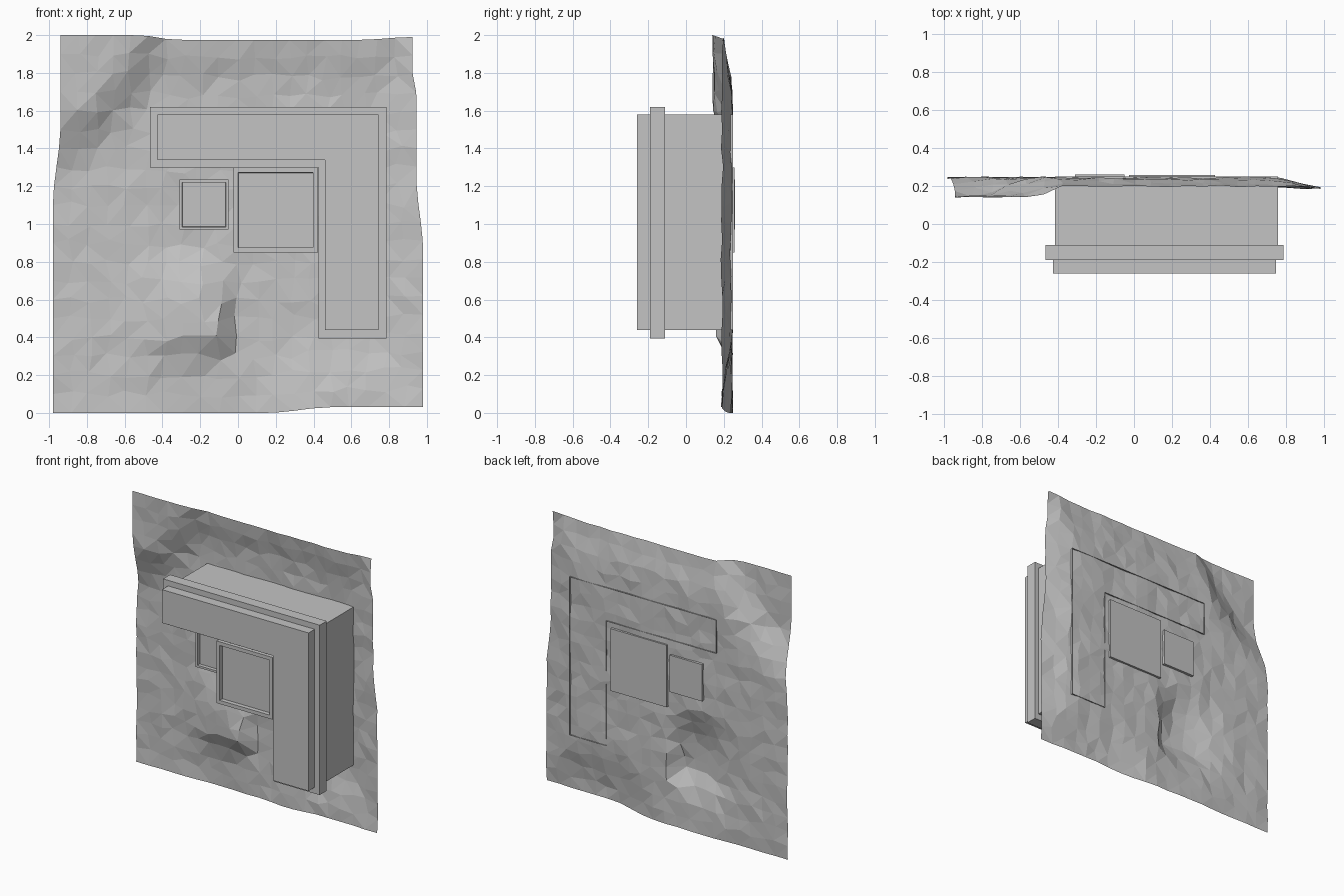
import bpy, bmesh, random

random.seed(4)
old = bpy.data.objects.get("Cube")
if old:
    bpy.data.objects.remove(old, do_unlink=True)

grey = bpy.data.materials.new("plain_grey")
grey.use_nodes = True
colour = (0.55, 0.55, 0.55, 1)
grey.diffuse_color = colour
grey.node_tree.nodes["Principled BSDF"].inputs["Base Color"].default_value = colour


def finish(bm, name):
    mesh = bpy.data.meshes.new(name)
    bm.to_mesh(mesh)
    bm.free()
    mesh.materials.append(grey)
    obj = bpy.data.objects.new(name, mesh)
    bpy.context.collection.objects.link(obj)
    return obj


def ramp(a, b, t):
    """Smooth step from 0 at a to 1 at b; a may exceed b."""
    t = min(1, max(0, (t - a) / (b - a)))
    return t * t * (3 - 2 * t)


def prism(name, outline, front, back, back_cap=True, rim=0, recess=0):
    """Extrude an (x, z) outline along y, optionally with a recessed front."""
    bm = bmesh.new()
    f = [bm.verts.new((x, front, z)) for x, z in outline]
    b = [bm.verts.new((x, back, z)) for x, z in outline]
    face = bm.faces.new(f)
    if back_cap:
        bm.faces.new(b[::-1])
    for i in range(len(f)):
        j = (i + 1) % len(f)
        bm.faces.new((f[j], f[i], b[i], b[j]))
    bm.normal_update()
    if rim:
        bmesh.ops.inset_individual(bm, faces=[face], thickness=rim)
        bmesh.ops.inset_individual(bm, faces=[face], thickness=0.001, depth=-recess)
    return finish(bm, name)


def rect(x0, x1, z0, z1):
    return [(x0, z0), (x1, z0), (x1, z1), (x0, z1)]


def corner_shape(left, inner, right, foot, under, top):
    """Outline of an arm along the top with a leg down the right."""
    return [(left, under), (inner, under), (inner, foot),
            (right, foot), (right, top), (left, top)]


# Creased backing sheet with hollows and curled edges
def sheet_depth(x, z):
    diagonal = (z - 1.6) - 1.33 * (x + 0.625)
    bulges = [
        0.045 * ramp(1.7, 1.98, z),
        0.055 * ramp(0.72, 0.98, x),
        0.055 * ramp(0.45, 0.03, z) * ramp(0.0, 0.5, x),
        0.1 * ramp(-0.15, 0.3, diagonal) * ramp(1.2, 1.65, z),
        0.087 * ramp(-0.7, -0.15, x) * ramp(-0.03, -0.13, x)
        * ramp(0.2, 0.42, z) * ramp(0.9, 0.6, z),
    ]
    return 0.243 - max(bulges)


N = 20
bm = bmesh.new()
grid = []
for j in range(N + 1):
    v = j / N
    left = -0.98 + 0.04 * ramp(0.55, 0.76, v)
    right = 0.98 - 0.035 * ramp(0.42, 0.62, v) - 0.02 * ramp(0.84, 0.9, v)
    row = []
    for i in range(N + 1):
        u = i / N
        x = left + (right - left) * u
        low = 0.03 * ramp(0.58, 0.75, u)
        high = 2 - 0.025 * ramp(0.22, 0.33, u) + 0.015 * ramp(0.85, 1, u)
        z = low + (high - low) * v
        if 0 < i < N and 0 < j < N:
            x += random.uniform(-0.02, 0.02)
            z += random.uniform(-0.02, 0.02)
        y = sheet_depth(x, z) + random.uniform(-0.006, 0.006)
        row.append(bm.verts.new((x, y, z)))
    grid.append(row)
for j in range(N):
    for i in range(N):
        bm.faces.new((grid[j][i], grid[j][i + 1], grid[j + 1][i + 1], grid[j + 1][i]))
bmesh.ops.triangulate(bm, faces=bm.faces[:])
finish(bm, "backing_sheet")

# Corner block: open-backed body, flange and front plate
prism("corner_body", corner_shape(-0.415, 0.465, 0.755, 0.44, 1.34, 1.58),
      -0.15, 0.25, back_cap=False)
prism("corner_flange", corner_shape(-0.465, 0.425, 0.785, 0.395, 1.3, 1.62), -0.19, -0.11)
prism("corner_front", corner_shape(-0.425, 0.46, 0.745, 0.44, 1.34, 1.58), -0.26, -0.15)

# Square boxes tucked under the corner, with recessed fronts
prism("large_box", rect(-0.025, 0.424, 0.85, 1.298), -0.21, 0.257, rim=0.037, recess=0.03)
prism("small_box", rect(-0.31, -0.05, 0.97, 1.235), -0.04, 0.26, rim=0.021, recess=0.025)
